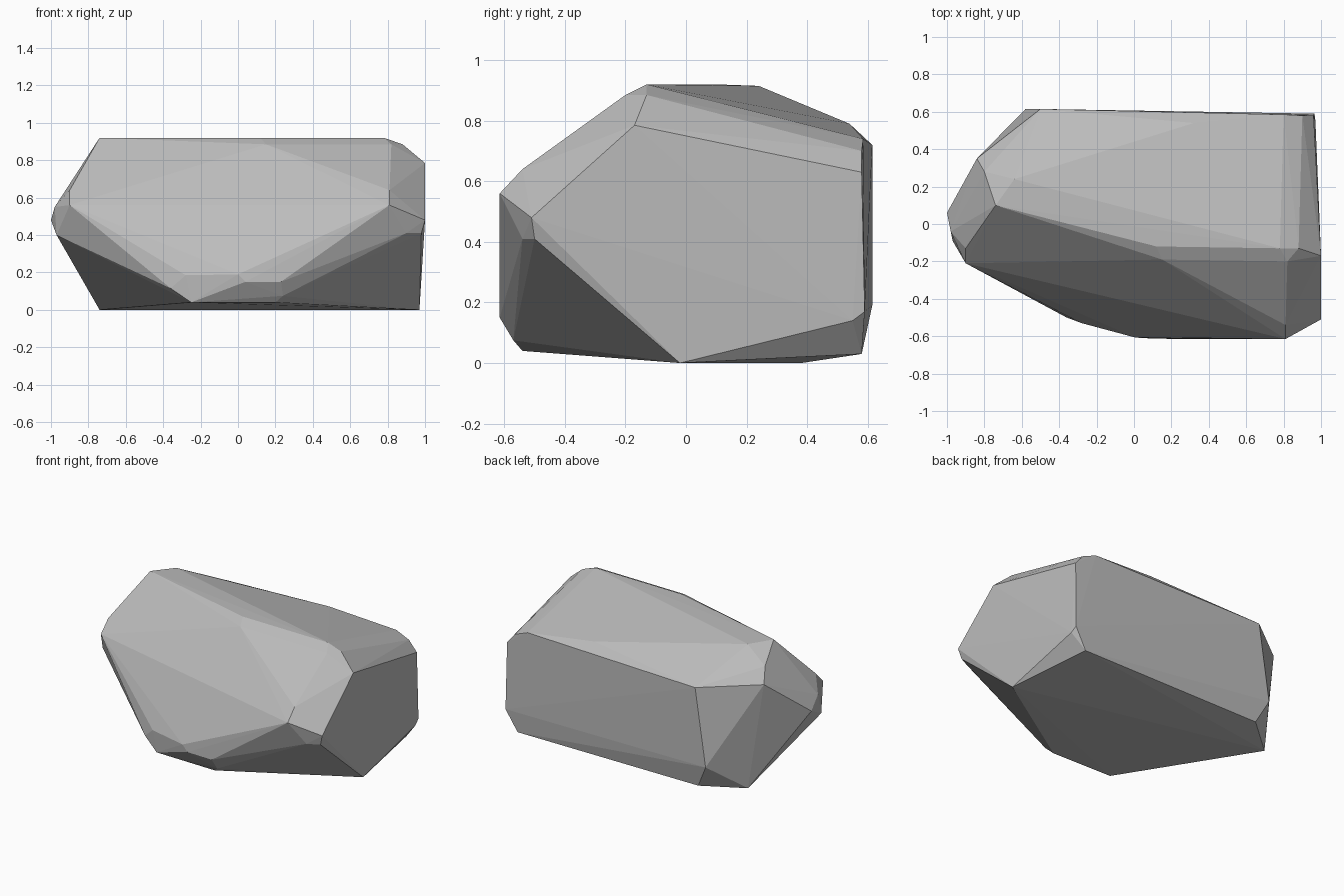
import bpy
import bmesh
from mathutils import Vector

default_cube = bpy.data.objects.get("Cube")
if default_cube:
    bpy.data.objects.remove(default_cube, do_unlink=True)


def make_material(name, colour):
    material = bpy.data.materials.new(name)
    material.use_nodes = True
    material.diffuse_color = colour
    shader = next(n for n in material.node_tree.nodes if n.type == "BSDF_PRINCIPLED")
    shader.inputs["Base Color"].default_value = colour
    shader.inputs["Roughness"].default_value = 0.9
    return material


def build_rock(name, outlines, material):
    """Wrap a tight faceted skin around the corner outlines of each side."""
    bm = bmesh.new()
    for outline in outlines:
        for corner in outline:
            bm.verts.new(Vector(corner))
    hull = bmesh.ops.convex_hull(bm, input=bm.verts[:])
    loose = {v for v in hull["geom_interior"] + hull["geom_unused"]
             if isinstance(v, bmesh.types.BMVert) and v.is_valid}
    bmesh.ops.delete(bm, geom=list(loose), context="VERTS")
    bmesh.ops.recalc_face_normals(bm, faces=bm.faces[:])
    mesh = bpy.data.meshes.new(name)
    bm.to_mesh(mesh)
    bm.free()
    mesh.materials.append(material)
    rock = bpy.data.objects.new(name, mesh)
    bpy.context.collection.objects.link(rock)
    for polygon in mesh.polygons:
        polygon.use_smooth = False
    return rock


# Flat broken end
left_end = [
    (.97, -.02, 0), (.98, -.5, .41), (1, -.51, .48), (1, -.17, .785),
    (.96, .58, .63), (.965, .59, .17), (.97, .55, .14), (.9, -.54, .41),
]

# Sloping front face with its chipped lower lip
front_side = [
    (.81, -.615, .56), (.81, -.54, .64), (-.28, -.53, .185), (0, -.605, .19),
    (.23, -.615, .15), (.04, -.61, .15), (.24, -.57, .075), (-.36, -.5, .115),
    (-.25, -.53, .04), (.2, -.54, .04),
]

# Nearly flat crown falling away toward the back
crown = [
    (-.74, .1, .92), (.12, -.12, .92), (.78, -.13, .92), (.15, -.19, .885),
    (.82, -.2, .885), (.88, -.13, .885), (-.64, .24, .915), (.32, .54, .79),
]

# Upright back face and the hidden foot
back_side = [
    (-.5, .615, .72), (.8, .585, .74), (.9, .58, .7), (-.58, .615, .19),
    (-.5, .58, .03), (.88, .58, .03), (-.74, .38, 0),
]

# Blunt pointed end
right_end = [
    (-.9, -.21, .56), (-.9, -.13, .64), (-.97, -.09, .4), (-1, .06, .48),
    (-.98, -.04, .55), (-.84, .35, .73), (-.8, .28, .82),
]

stone_grey = make_material("stone grey", (0.5, 0.5, 0.5, 1.0))
build_rock("rock", [left_end, front_side, crown, back_side, right_end], stone_grey)
